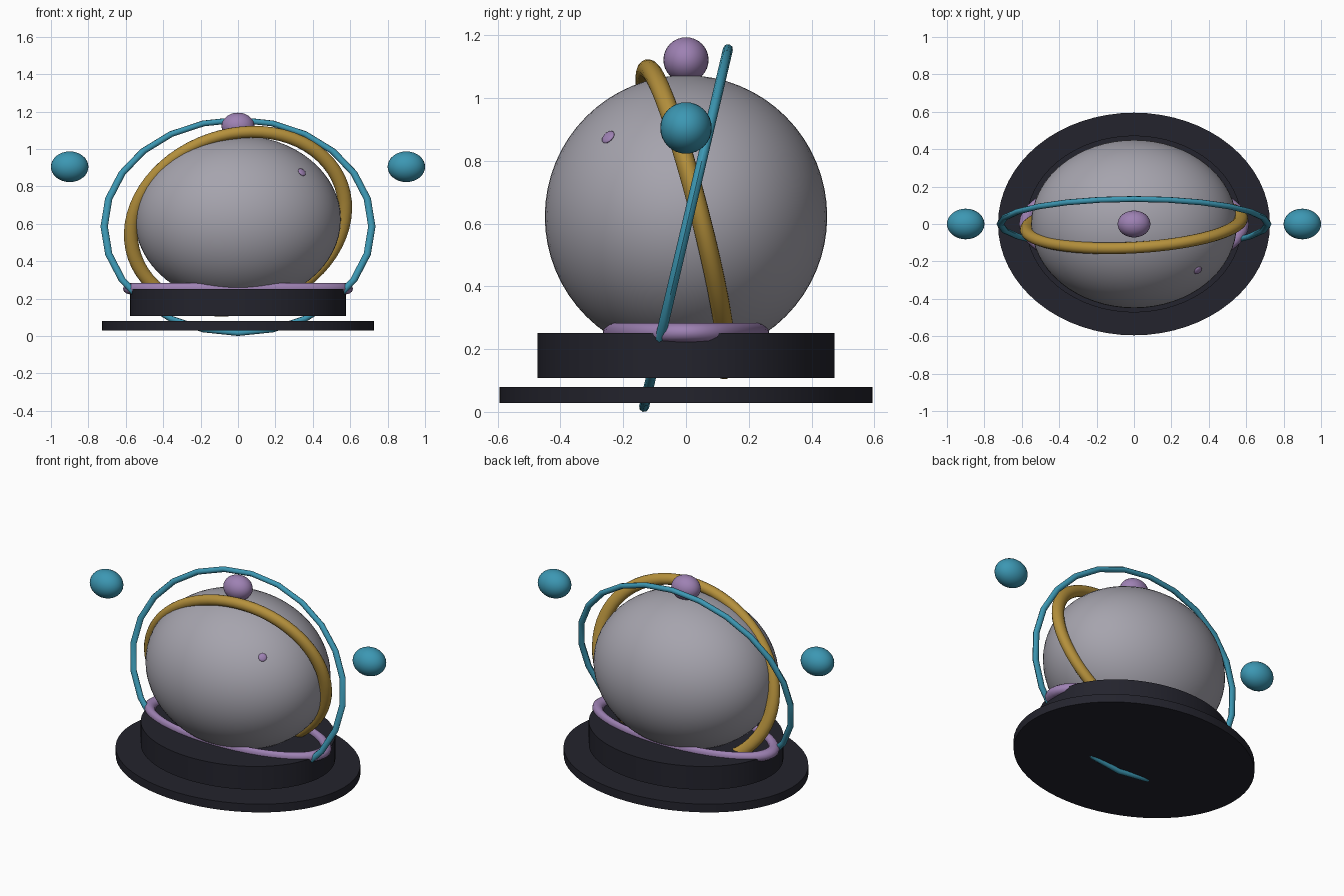
import bpy
import math
from mathutils import Matrix, Vector

if "Cube" in bpy.data.objects:
    bpy.data.objects.remove(bpy.data.objects["Cube"])

SX = 1.222  # the whole model is stretched sideways


def material(name, rgb):
    m = bpy.data.materials.new(name)
    m.diffuse_color = (*rgb, 1)
    m.use_nodes = True
    m.node_tree.nodes["Principled BSDF"].inputs["Base Color"].default_value = m.diffuse_color
    return m


GREY = material("warm_grey", (0.38, 0.37, 0.42))
PURPLE = material("soft_purple", (0.34, 0.22, 0.45))
GOLD = material("old_gold", (0.46, 0.28, 0.045))
TEAL = material("teal", (0.045, 0.31, 0.45))
DARK = material("near_black", (0.017, 0.017, 0.026))


def finish(name, mat, matrix):
    """Name, colour, place and smooth the newest object."""
    ob = bpy.context.object
    ob.name = ob.data.name = name
    ob.data.transform(matrix)
    ob.data.materials.append(mat)
    bpy.ops.object.shade_smooth_by_angle(angle=math.radians(50))
    return ob


def ball(name, mat, pos, r, seg=32):
    bpy.ops.mesh.primitive_uv_sphere_add(segments=seg, ring_count=seg // 2, radius=r)
    return finish(name, mat, Matrix.Translation(pos) @ Matrix.Diagonal((SX, 1, 1, 1)))


def disc(name, mat, r, z0, z1):
    bpy.ops.mesh.primitive_cylinder_add(vertices=64, radius=r, depth=z1 - z0)
    return finish(name, mat, Matrix.Translation((0, 0, (z0 + z1) / 2)) @ Matrix.Diagonal((SX, 1, 1, 1)))


def ring(name, mat, centre, a, b, major, minor, seg, sides):
    """Oval ring whose two half axes are the vectors a and b."""
    bpy.ops.mesh.primitive_torus_add(major_radius=major, minor_radius=minor,
                                     major_segments=seg, minor_segments=sides)
    n = a.cross(b).normalized()
    m = Matrix((a / major, b / major, n)).transposed().to_4x4()
    return finish(name, mat, Matrix.Translation(centre) @ m)


# Base: two stacked discs with a thin gap
disc("base_plate", DARK, 0.595, 0.029, 0.08)
disc("base_drum", DARK, 0.473, 0.108, 0.252)

# Main body, top knob and side balls
ball("main_globe", GREY, (0, 0, 0.623), 0.45, 64)
ball("top_knob", PURPLE, (0, 0, 1.122), 0.072)
for side, label in ((-1, "left"), (1, "right")):
    ball(label + "_ball", TEAL, (side * 0.9, 0, 0.905), 0.082)

# Narrow oval collar lying on the drum
ring("collar_ring", PURPLE, (0, 0, 0.253), Vector((0.473 * SX, 0, 0)),
     Vector((0, 0.249, 0)), 0.473, 0.03, 48, 12)

# Thin faceted outer ring, leaning back
t = math.radians(13.2)
ring("outer_ring", TEAL, (0, 0, 0.586), Vector((0.5856 * SX, 0, 0)),
     0.5856 * Vector((0, math.sin(t), math.cos(t))), 0.5856, 0.016, 24, 8)

# Thick inner ring, leaning forward and rolled sideways
p = math.radians(19)


def on_plane(x, z):
    return Vector((x, 0.085 * x - 0.267 * z, z))


ring("inner_ring", GOLD, (0, 0, 0.614),
     on_plane(0.5845 * math.cos(p), 0.5845 * math.sin(p)),
     on_plane(-0.4638 * math.sin(p), 0.4638 * math.cos(p)), 0.479, 0.031, 64, 16)

# Small flat stud on the globe
bpy.ops.mesh.primitive_uv_sphere_add(segments=16, ring_count=8, radius=0.024)
normal = Vector((0.54, -0.59, 0.6))
finish("stud", PURPLE, Matrix.Translation((0.342, -0.248, 0.876))
       @ normal.to_track_quat('Z', 'Y').to_matrix().to_4x4()
       @ Matrix.Diagonal((1, 1, 0.35, 1)))
